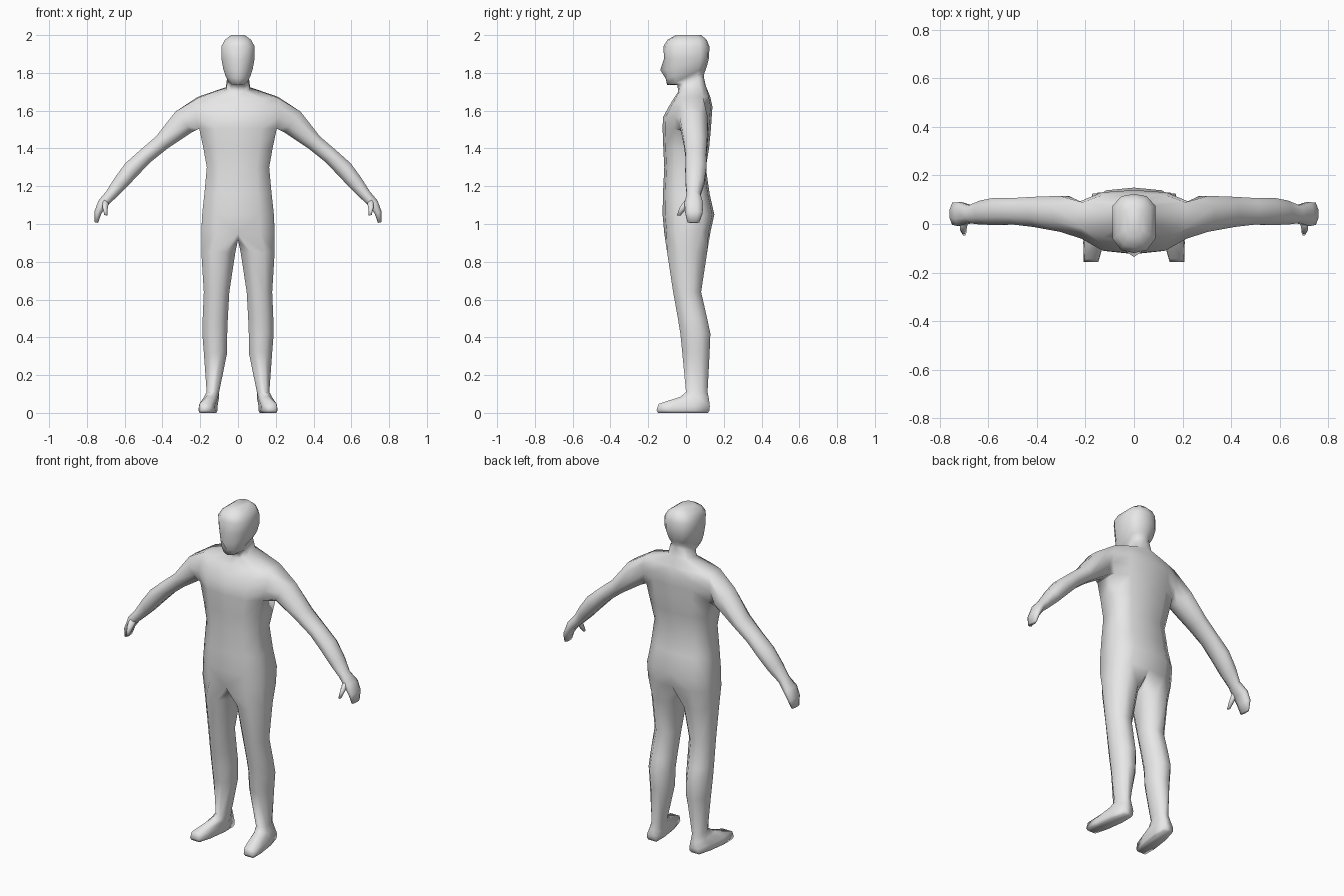
import bpy, bmesh, math
from mathutils import Vector

if "Cube" in bpy.data.objects:
    bpy.data.objects.remove(bpy.data.objects["Cube"])

grey = bpy.data.materials.new("light grey")
grey.diffuse_color = (0.8, 0.8, 0.8, 1)
grey.use_nodes = True
grey.node_tree.nodes["Principled BSDF"].inputs["Base Color"].default_value = grey.diffuse_color
COS = math.cos(math.pi / 8)


def bridge(bm, a, b, closed=True, skip=()):
    """Join two point rows with quads."""
    n = len(a)
    for i in range(n if closed else n - 1):
        if i not in skip:
            j = (i + 1) % n
            bm.faces.new((a[i], a[j], b[j], b[i]))


def half_ring(bm, zf, zb, w, yf, yb, bump=0.0):
    """Half outline from front centre round the side to back centre."""
    pts = []
    for fx, fy in ((0, 0), (.6, .05), (1, .24), (1, .8), (.6, .96), (0, 1)):
        y = yf + fy * (yb - yf) - (bump if fy == 0 else 0)
        pts.append(bm.verts.new((fx * w, y, zf + fy * (zb - zf))))
    return pts


def leg_ring(bm, zf, zb, xi, xo, yf, yb, power=1.0, splay=0.0):
    """Eight-sided leg outline, starting at the inner front."""
    pts = []
    for k in range(8):
        a = math.radians(247.5 + 45 * k)
        c, s = math.cos(a) / COS, math.sin(a) / COS
        c = math.copysign(abs(c) ** power, c)
        t = (s + 1) / 2
        x = (xi + xo) / 2 + c * (xo - xi) / 2 + splay * (1 - t)
        pts.append(bm.verts.new((x, yf + t * (yb - yf), zf + t * (zb - zf))))
    return pts


def arm_ring(bm, x, z, r, yf, yb, tilt):
    """Eight-sided arm outline; tilt is the downward angle of the arm."""
    t = math.radians(tilt)
    up = Vector((math.sin(t), 0, math.cos(t)))
    pts = []
    for k in range(8):
        a = math.radians(22.5 + 45 * k)
        y = (yf + yb) / 2 - math.sin(a) / COS * (yb - yf) / 2
        pts.append(bm.verts.new(Vector((x, y, z)) - up * (math.cos(a) / COS * r)))
    return pts


def finish(bm, name):
    """Smooth, mirrored object from a right-hand half."""
    bmesh.ops.recalc_face_normals(bm, faces=bm.faces)
    for f in bm.faces:
        f.smooth = True
    mesh = bpy.data.meshes.new(name)
    bm.to_mesh(mesh)
    bm.free()
    mesh.materials.append(grey)
    ob = bpy.data.objects.new(name, mesh)
    bpy.context.collection.objects.link(ob)
    mir = ob.modifiers.new("mirror", 'MIRROR')
    mir.merge_threshold = 0.0005


bm = bmesh.new()

# torso, neck and head: z front, z back, half width, y front, y back, bump
trunk = [half_ring(bm, *p) for p in (
    (.95, .96, .194, -.115, .130),
    (1.05, 1.05, .190, -.124, .150),
    (1.16, 1.16, .178, -.122, .125),
    (1.30, 1.30, .165, -.115, .105),
    (1.40, 1.40, .183, -.120, .122),
    (1.505, 1.505, .205, -.124, .132),
    (1.565, 1.565, .218, -.122, .136),
    (1.62, 1.62, .222, -.092, .140),
    (1.665, 1.675, .212, -.065, .128),
    (1.70, 1.73, .064, -.042, .105),
    (1.735, 1.78, .058, -.045, .094),
    (1.737, 1.80, .050, -.100, .098),
    (1.77, 1.82, .066, -.108, .105),
    (1.815, 1.84, .078, -.110, .112, .026),
    (1.875, 1.88, .088, -.112, .122, .004),
    (1.94, 1.94, .088, -.120, .124),
    (1.975, 1.975, .070, -.098, .110),
    (2.0, 2.0, .036, -.055, .080))]
for i in range(len(trunk) - 1):
    # leave the arm opening in the side column
    bridge(bm, trunk[i], trunk[i + 1], False, (2,) if 5 <= i < 8 else ())
bm.faces.new(trunk[-1])

# leg and foot: z front, z back, x inner, x outer, y front, y back, power, splay
crotch = [bm.verts.new((0, y, .915)) for y in (.055, -.05)]
prev = trunk[0] + crotch
for p in ((.85, .85, .014, .194, -.100, .112),
          (.64, .64, .046, .181, -.068, .080),
          (.50, .50, .054, .187, -.043, .112),
          (.42, .42, .057, .189, -.030, .129),
          (.32, .32, .057, .181, -.020, .125),
          (.11, .11, .100, .166, .000, .114),
          (.085, .07, .098, .174, -.030, .122, .7, .012),
          (.048, .035, .098, .182, -.145, .126, .4, .034),
          (.015, .012, .098, .184, -.156, .124, .4, .036),
          (0, 0, .104, .178, -.148, .116, .4, .036)):
    ring = leg_ring(bm, *p)
    bridge(bm, prev, ring)
    prev = ring
bm.faces.new(prev)

# arm and hand: x, z, half thickness, y front, y back, tilt
prev = [trunk[i][2] for i in (5, 6, 7, 8)] + [trunk[i][3] for i in (8, 7, 6, 5)]
for p in ((.288, 1.540, .070, -.032, .116, 38),
          (.403, 1.432, .044, -.012, .112, 45),
          (.490, 1.360, .042, -.002, .107, 42),
          (.565, 1.288, .046, -.004, .108, 44),
          (.625, 1.215, .040, -.002, .096, 48),
          (.675, 1.153, .030, .004, .076, 50),
          (.718, 1.108, .026, -.008, .090, 55),
          (.742, 1.060, .019, -.004, .088, 68),
          (.750, 1.008, .010, .008, .070, 78)):
    ring = arm_ring(bm, *p)
    bridge(bm, prev, ring)
    prev = ring
bm.faces.new(prev)
finish(bm, "body")

# thumbs
bm = bmesh.new()
prev = None
for p in ((.700, 1.122, .018, -.006, .034, 60),
          (.704, 1.085, .015, -.034, .004, 68),
          (.700, 1.046, .008, -.048, -.028, 80)):
    ring = arm_ring(bm, *p)
    if prev:
        bridge(bm, prev, ring)
    else:
        bm.faces.new(ring)
    prev = ring
bm.faces.new(prev)
finish(bm, "thumbs")
